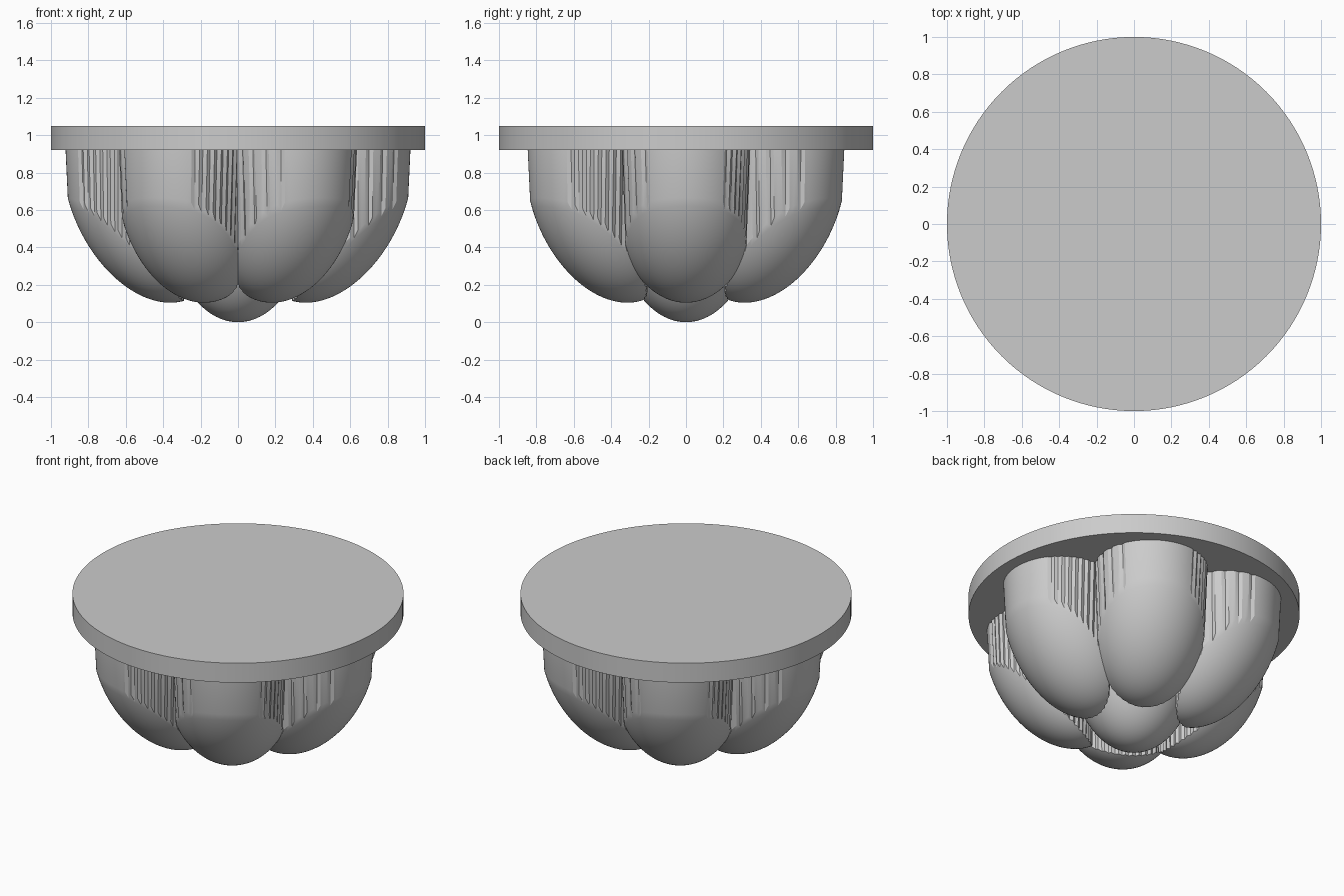
import bpy, bmesh
from math import sin, cos, pi, radians, sqrt
from mathutils import Matrix

if "Cube" in bpy.data.objects:
    bpy.data.objects.remove(bpy.data.objects["Cube"])

grey = bpy.data.materials.new("plain_grey")
grey.use_nodes = True
grey.diffuse_color = (0.6, 0.6, 0.6, 1)
grey.node_tree.nodes["Principled BSDF"].inputs["Base Color"].default_value = (0.6, 0.6, 0.6, 1)

RIM_Z = 0.92       # underside of the disc
TOP_Z = 1.05
SEGMENTS = 96


def finish(bm, name):
    bmesh.ops.recalc_face_normals(bm, faces=bm.faces)
    mesh = bpy.data.meshes.new(name)
    bm.to_mesh(mesh)
    bm.free()
    mesh.materials.append(grey)
    obj = bpy.data.objects.new(name, mesh)
    bpy.context.collection.objects.link(obj)
    bpy.ops.object.select_all(action="DESELECT")
    obj.select_set(True)
    bpy.context.view_layer.objects.active = obj
    bpy.ops.object.shade_smooth_by_angle(angle=radians(25))
    return obj


# Lower surface of an ellipsoid leaning outwards along x
A, C, TILT = 0.385, 0.60, radians(25)
MXX = (A * cos(TILT)) ** 2 + (C * sin(TILT)) ** 2
MXZ = (C * C - A * A) * sin(TILT) * cos(TILT)
SPREAD = (A * C) ** 2 / MXX


def lobe_height(x, y):
    dx = x - 0.505
    inside = max(0, 1 - dx * dx / MXX - (y / A) ** 2)
    return 0.672 + MXZ / MXX * dx - sqrt(SPREAD * inside)


def pleat(i):
    # Shallow grooves: dense on one flank and inside, sparse on the other flank
    deg = i * 360 / SEGMENTS
    if 35 < deg < 235 and i % 2:
        return 0.97
    if 255 < deg < 320 and i % 4 == 1:
        return 0.97
    return 1


def lobe(name, angle):
    # Oval footprint: domed underside, then a slightly flared pleated wall
    bm = bmesh.new()
    rings = []
    for k in range(1, 25):
        t = sin(k / 24 * pi / 2)
        ring = []
        for i in range(SEGMENTS):
            a = 2 * pi * i / SEGMENTS
            s = t * pleat(i) if k == 24 else min(t, 0.965)
            if k == 23 or k == 22:
                s = t * 0.965
            elif k < 22:
                s = t * 0.96
            x, y = 0.6 + 0.31 * s * cos(a), 0.325 * s * sin(a)
            ring.append(bm.verts.new((x, y, lobe_height(x, y))))
        rings.append(ring)
    top = []
    for v in rings[-1]:
        x, y = 0.6 + (v.co.x - 0.6) * 1.04, v.co.y * 1.05
        top.append(bm.verts.new((x, y, RIM_Z + 0.01)))
    rings.append(top)
    pole = bm.verts.new((0.6, 0, lobe_height(0.6, 0)))
    for i in range(SEGMENTS):
        j = (i + 1) % SEGMENTS
        bm.faces.new((pole, rings[0][i], rings[0][j]))
        for low, high in zip(rings, rings[1:]):
            bm.faces.new((low[i], low[j], high[j], high[i]))
    bm.faces.new(top)
    bm.transform(Matrix.Rotation(angle, 4, "Z"))
    return finish(bm, name)


# Six lobes around the centre
for n in range(6):
    lobe(f"outer_lobe_{n + 1}", n * pi / 3)

# Central bulb
bm = bmesh.new()
bmesh.ops.create_uvsphere(bm, u_segments=64, v_segments=40, radius=1)
bm.transform(Matrix.Translation((0, 0, 0.6)) @ Matrix.Diagonal((0.38, 0.38, 0.6, 1)))
bmesh.ops.bisect_plane(bm, geom=bm.verts[:] + bm.edges[:] + bm.faces[:],
                       plane_co=(0, 0, RIM_Z + 0.01), plane_no=(0, 0, 1), clear_outer=True)
bmesh.ops.holes_fill(bm, edges=[e for e in bm.edges if e.is_boundary])
finish(bm, "central_bulb")

# Round mounting disc
bm = bmesh.new()
bmesh.ops.create_cone(bm, cap_ends=True, segments=128, radius1=1, radius2=1, depth=TOP_Z - RIM_Z)
bm.transform(Matrix.Translation((0, 0, (TOP_Z + RIM_Z) / 2)))
finish(bm, "top_disc")
